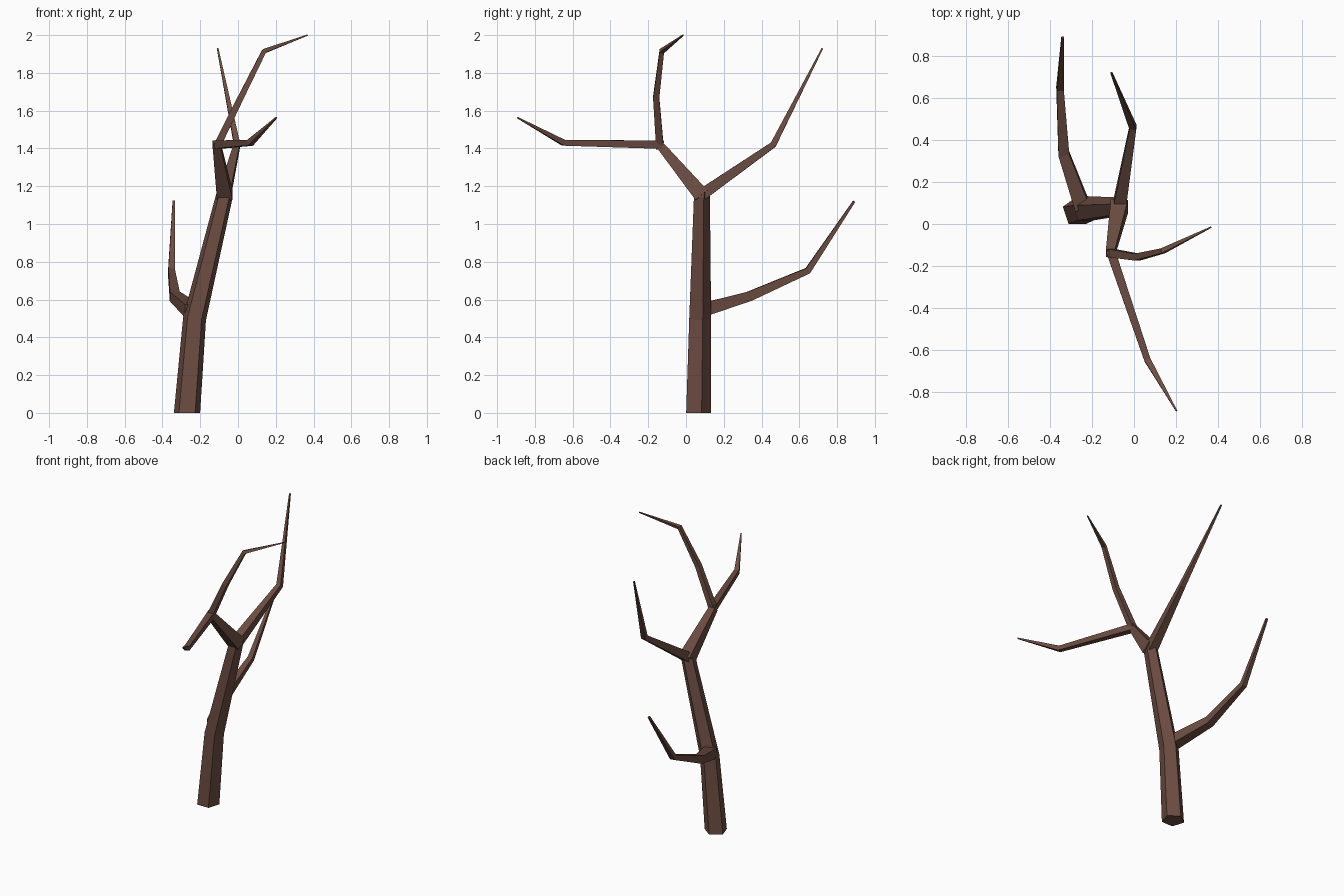
import bpy, bmesh, math
from mathutils import Vector

if "Cube" in bpy.data.objects:
    bpy.data.objects.remove(bpy.data.objects["Cube"])

bark = bpy.data.materials.new("brown bark")
bark.diffuse_color = (0.150, 0.073, 0.054, 1)
bark.use_nodes = True
bark.node_tree.nodes["Principled BSDF"].inputs["Base Color"].default_value = bark.diffuse_color


def limb(name, points, sides, ref, turn=0.0, flat_start=False):
    """Faceted tapering tube through (x, y, z, radius) points."""
    pos = [Vector(p[:3]) for p in points]
    last = len(pos) - 1
    side = Vector(ref)
    bm = bmesh.new()
    rings = []
    for i, c in enumerate(pos):
        d = Vector()
        if i > 0:
            d += (c - pos[i - 1]).normalized()
        if i < last:
            d += (pos[i + 1] - c).normalized()
        if i == 0 and flat_start:
            d = Vector((0, 0, 1))
        d.normalize()
        side = (side - d * side.dot(d)).normalized()
        up = d.cross(side)
        ring = []
        for k in range(sides):
            a = turn + math.tau * k / sides
            ring.append(bm.verts.new(c + points[i][3] * (side * math.cos(a) + up * math.sin(a))))
        rings.append(ring)
    for r0, r1 in zip(rings, rings[1:]):
        for k in range(sides):
            n = (k + 1) % sides
            bm.faces.new((r0[k], r0[n], r1[n], r1[k]))
    bm.faces.new(rings[0][::-1])
    bm.faces.new(rings[-1])
    bmesh.ops.recalc_face_normals(bm, faces=bm.faces[:])
    me = bpy.data.meshes.new(name)
    bm.to_mesh(me)
    bm.free()
    me.materials.append(bark)
    ob = bpy.data.objects.new(name, me)
    bpy.context.collection.objects.link(ob)
    return ob


Q = math.pi / 4
X = (1, 0, 0)

# Five-sided trunk, one corner towards the back
limb("trunk", [(-0.270, 0.060, 0, 0.073), (-0.230, 0.069, 0.50, 0.064),
               (-0.072, 0.080, 1.15, 0.047), (-0.066, 0.090, 1.19, 0.030)],
     5, X, math.radians(18), True)

# Low branch sweeping to the back
limb("low_branch", [(-0.245, 0.08, 0.542, 0.052), (-0.335, 0.335, 0.617, 0.037),
                    (-0.353, 0.645, 0.753, 0.024), (-0.340, 0.890, 1.120, 0.009)], 4, X, Q)

# Upper branch to the back
limb("back_branch", [(-0.072, 0.075, 1.150, 0.044), (-0.005, 0.462, 1.420, 0.023),
                     (-0.108, 0.722, 1.930, 0.006)], 4, X, Q)

# Forked limb to the front
limb("front_limb", [(-0.070, 0.085, 1.150, 0.058), (-0.113, -0.140, 1.420, 0.030)], 4, X, Q)
limb("top_branch", [(-0.115, -0.138, 1.405, 0.028), (0.015, -0.158, 1.670, 0.023),
                    (0.138, -0.128, 1.915, 0.017), (0.368, -0.015, 2.0, 0.004)], 4, (0, 1, 0), Q)
limb("forward_branch", [(-0.113, -0.125, 1.420, 0.031), (0.064, -0.648, 1.430, 0.022),
                        (0.203, -0.892, 1.563, 0.005)], 4, X, Q)
